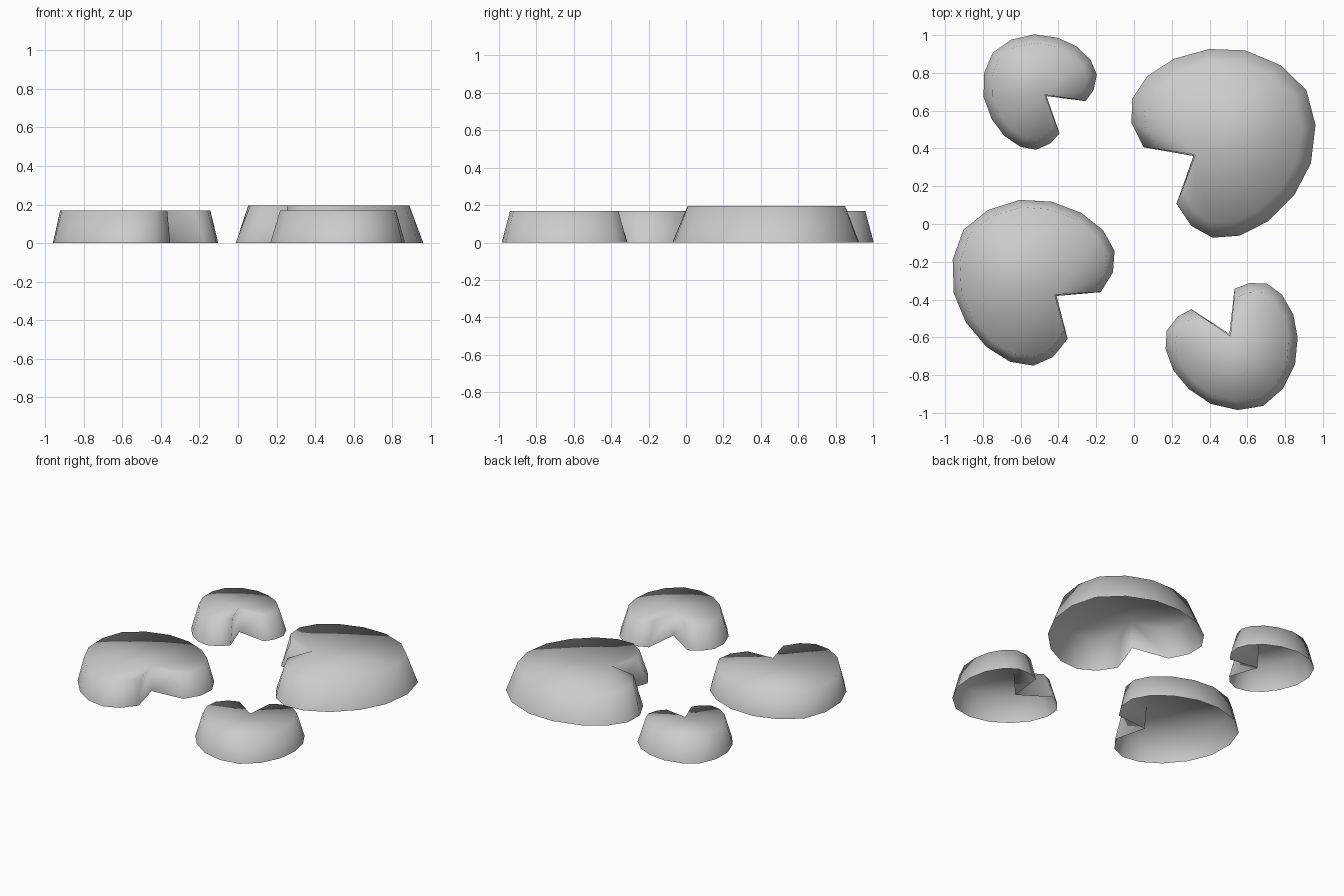
import bpy
import bmesh
from math import radians, cos, sin

if "Cube" in bpy.data.objects:
    bpy.data.objects.remove(bpy.data.objects["Cube"])

# Half outlines around the notch apex: (angle from the pad's axis, relative radius)
DEEP = [(0, 1), (16, .963), (33.7, .90), (51.5, .827), (71.4, .758),
        (90, .705), (107, .642), (122, .535), (139.8, .388)]
SHALLOW = [(0, 1), (19, .963), (40, .91), (61.7, .86), (82, .84),
           (101.7, .825), (118, .79), (133.5, .687), (148.3, .571)]


def lily_pad(name, apex, axis, radius, height, inset, half):
    """Notched disc with sloping sides, flat top and open underside."""
    outline = [(-a, r) for a, r in reversed(half[1:])] + half
    bm = bmesh.new()

    def ring(z, shrink, shift):
        ax = apex[0] + shift * cos(radians(axis))
        ay = apex[1] + shift * sin(radians(axis))
        verts = [bm.verts.new((ax, ay, z))]
        for a, r in outline:
            t = radians(axis + a)
            d = r * radius - shrink
            verts.append(bm.verts.new((apex[0] + d * cos(t) + (ax - apex[0]) * .5,
                                       apex[1] + d * sin(t) + (ay - apex[1]) * .5, z)))
        return verts

    base = ring(0, 0, 0)
    top = ring(height, inset, .012)
    n = len(base)
    # Sides, including the two notch walls
    for i in range(n):
        j = (i + 1) % n
        bm.faces.new((base[i], base[j], top[j], top[i]))
    # Top fanned from the notch apex
    for i in range(1, n - 1):
        bm.faces.new((top[0], top[i], top[i + 1]))
    for f in bm.faces:
        f.smooth = True
    mesh = bpy.data.meshes.new(name)
    bm.to_mesh(mesh)
    bm.free()
    ob = bpy.data.objects.new(name, mesh)
    bpy.context.collection.objects.link(ob)


# Four floating pads
lily_pad("pad_large", (.315, .36), 30.2, .692, .195, .08, DEEP)
lily_pad("pad_medium", (-.41, -.381), 144.7, .605, .168, .045, DEEP)
lily_pad("pad_small_back", (-.463, .677), 141, .366, .168, .05, SHALLOW)
lily_pad("pad_small_front", (.505, -.582), -64.8, .421, .168, .05, SHALLOW)
